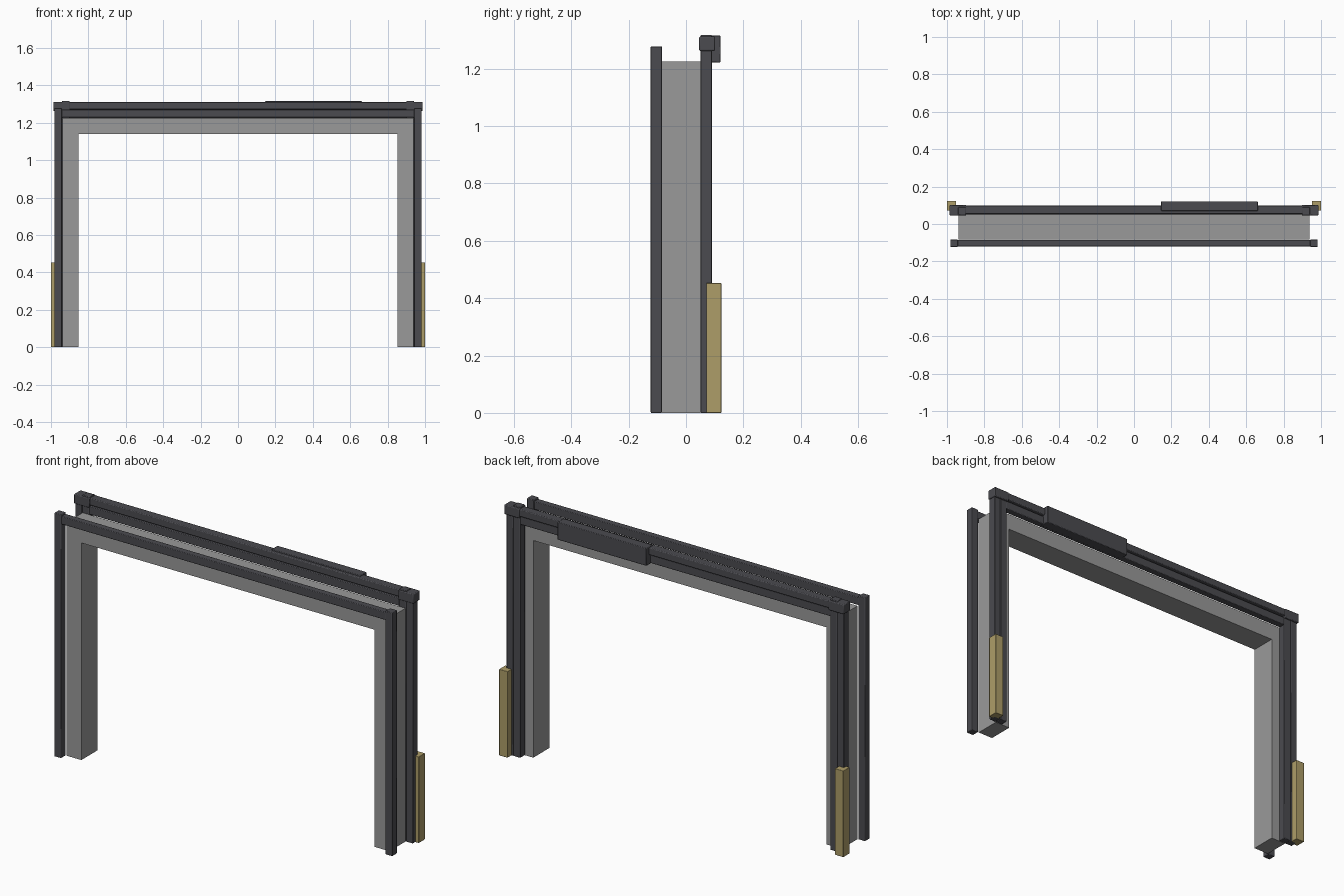
import bpy

if "Cube" in bpy.data.objects:
    bpy.data.objects.remove(bpy.data.objects["Cube"])


def material(name, color):
    m = bpy.data.materials.new(name)
    m.diffuse_color = (*color, 1)
    m.use_nodes = True
    m.node_tree.nodes["Principled BSDF"].inputs["Base Color"].default_value = m.diffuse_color
    return m


DARK = material("dark_metal", (0.07, 0.07, 0.08))
BRASS = material("brass", (0.42, 0.34, 0.14))
GREY = material("grey_metal", (0.32, 0.32, 0.32))


def box(name, x, y, z, mat, bevel=0.0):
    """Box from (min, max) pairs, with an optional small edge bevel."""
    lo, hi = zip(x, y, z)
    bpy.ops.mesh.primitive_cube_add(size=1, location=[(a + b) / 2 for a, b in zip(lo, hi)])
    ob = bpy.context.object
    ob.name = name
    ob.scale = [b - a for a, b in zip(lo, hi)]
    bpy.ops.object.transform_apply(location=False, rotation=False, scale=True)
    ob.data.materials.append(mat)
    if bevel:
        mod = ob.modifiers.new("bevel", 'BEVEL')
        mod.width = bevel
        mod.segments = 2
        bpy.ops.object.shade_smooth_by_angle()
    return ob


def pair(name, x, y, z, mat, bevel=0.0):
    """The same box on the right and left sides."""
    box("right_" + name, x, y, z, mat, bevel)
    box("left_" + name, (-x[1], -x[0]), y, z, mat, bevel)


# Deep inner lining of the opening
pair("lining", (0.852, 0.938), (-0.083, 0.05), (0, 1.225), GREY)
box("top_lining", (-0.852, 0.852), (-0.083, 0.05), (1.14, 1.225), GREY)

# Front trim
pair("front_post", (0.942, 0.982), (-0.123, -0.083), (0, 1.278), DARK, 0.003)
box("front_rail", (-0.943, 0.943), (-0.12, -0.085), (1.228, 1.27), DARK, 0.003)

# Back trim: two posts per side and a lower rail
pair("back_outer_post", (0.942, 0.98), (0.05, 0.09), (0, 1.268), DARK, 0.003)
pair("back_inner_post", (0.90, 0.941), (0.05, 0.09), (0, 1.317), DARK, 0.003)
box("back_rail", (-0.902, 0.902), (0.052, 0.088), (1.225, 1.268), DARK, 0.003)

# Header beam with end caps and drive housing
box("header_beam", (-0.91, 0.91), (0.055, 0.099), (1.272, 1.31), DARK, 0.004)
pair("header_cap", (0.897, 0.986), (0.046, 0.101), (1.262, 1.312), DARK, 0.004)
box("drive_housing", (0.145, 0.662), (0.07, 0.121), (1.222, 1.315), DARK, 0.003)

# Brass blocks at the foot of the back posts
pair("foot_block", (0.951, 1.0), (0.071, 0.123), (0, 0.453), BRASS, 0.002)
